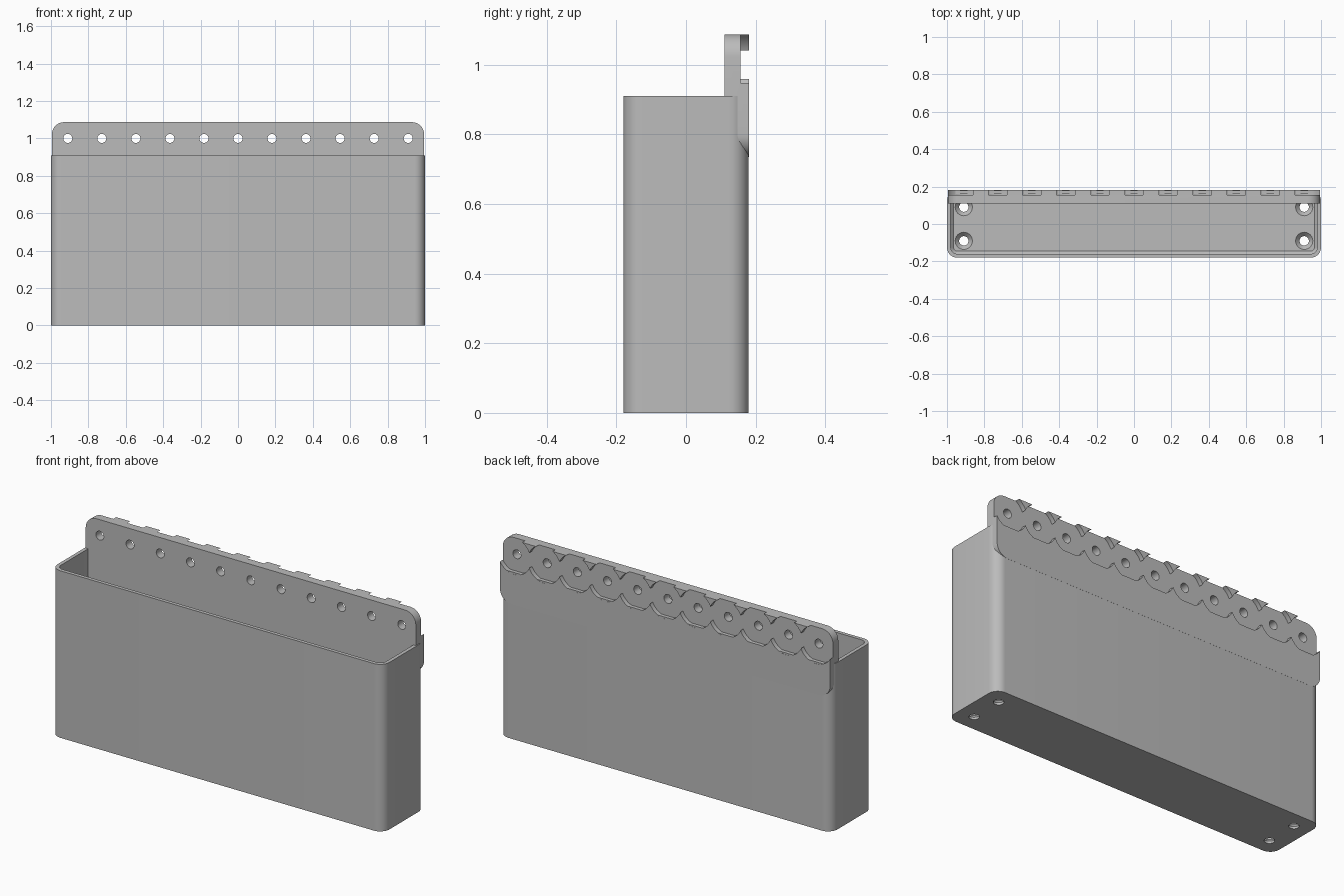
import bpy, bmesh, math
from mathutils import Vector

if "Cube" in bpy.data.objects:
    bpy.data.objects.remove(bpy.data.objects["Cube"], do_unlink=True)

grey = bpy.data.materials.new("plain grey")
grey.use_nodes = True
colour = (0.5, 0.5, 0.5, 1)
grey.diffuse_color = colour
grey.node_tree.nodes["Principled BSDF"].inputs["Base Color"].default_value = colour


def rounded_rect(half_w, half_h, r, centre=(0, 0), steps=10):
    """Counter-clockwise rounded rectangle outline."""
    pts = []
    for i, (sx, sy) in enumerate([(1, 1), (-1, 1), (-1, -1), (1, -1)]):
        for k in range(steps + 1):
            a = math.pi / 2 * (i + k / steps)
            pts.append((centre[0] + sx * (half_w - r) + r * math.cos(a),
                        centre[1] + sy * (half_h - r) + r * math.sin(a)))
    return pts


def circle(x, y, r, n=48):
    return [(x + r * math.cos(2 * math.pi * k / n),
             y + r * math.sin(2 * math.pi * k / n)) for k in range(n)]


def loft(name, sections, along_y=False):
    """Closed solid through (outline, level) sections along z or y."""
    bm = bmesh.new()
    rings = []
    for outline, level in sections:
        rings.append([bm.verts.new((u, level, v) if along_y else (u, v, level))
                      for u, v in outline])
    n = len(rings[0])
    for a, b in zip(rings, rings[1:]):
        for i in range(n):
            j = (i + 1) % n
            bm.faces.new((a[i], a[j], b[j], b[i]))
    bm.faces.new(rings[0][::-1])
    bm.faces.new(rings[-1])
    bmesh.ops.recalc_face_normals(bm, faces=bm.faces)
    mesh = bpy.data.meshes.new(name)
    bm.to_mesh(mesh)
    bm.free()
    mesh.materials.append(grey)
    obj = bpy.data.objects.new(name, mesh)
    bpy.context.collection.objects.link(obj)
    return obj


def select_only(obj):
    bpy.ops.object.select_all(action='DESELECT')
    obj.select_set(True)
    bpy.context.view_layer.objects.active = obj


def cut(target, cutter):
    """Subtract the cutter, then discard it."""
    mod = target.modifiers.new("cut", 'BOOLEAN')
    mod.operation = 'DIFFERENCE'
    mod.solver = 'EXACT'
    mod.object = cutter
    cutter.hide_render = True
    select_only(target)
    bpy.ops.object.modifier_apply(modifier=mod.name)
    bpy.data.objects.remove(cutter, do_unlink=True)


# Bin with thin walls and a chamfer around the floor
depth, rim, floor, wall = 0.18, 0.91, 0.035, 0.02


def inset(d):
    return rounded_rect(1 - d, depth - d, 0.055 - d)


bin_body = loft("bin_body", [(inset(0), 0), (inset(0), rim)])
cut(bin_body, loft("cavity", [(inset(wall + 0.015), floor),
                              (inset(wall), floor + 0.015),
                              (inset(wall), rim + 0.1)]))

# Countersunk screw holes in the floor
for x in (-0.91, 0.91):
    for y in (-0.09, 0.09):
        cut(bin_body, loft("screw_hole", [(circle(x, y, 0.025), -0.02),
                                          (circle(x, y, 0.025), 0.012),
                                          (circle(x, y, 0.046), floor),
                                          (circle(x, y, 0.046), floor + 0.01)]))

# Hanging plate rising from the back wall
low, high = 0.735, 1.087
plate_outline = rounded_rect(0.995, (high - low) / 2, 0.065, (0, (high + low) / 2))
back_plate = loft("back_plate", [(plate_outline, 0.11), (plate_outline, depth + 0.0005)],
                  along_y=True)

# Row of round sockets in the plate, each with a through hole
for i in range(-5, 6):
    x = i * 0.182
    cut(back_plate, loft("socket", [(circle(x, 1, 0.1, 64), 0.156),
                                    (circle(x, 1, 0.1, 64), 0.25)], along_y=True))
    cut(back_plate, loft("peg_hole", [(circle(x, 1, 0.024, 32), 0.05),
                                      (circle(x, 1, 0.024, 32), 0.25)], along_y=True))

for part in (bin_body, back_plate):
    select_only(part)
    bpy.ops.object.shade_smooth_by_angle(angle=math.radians(30))
